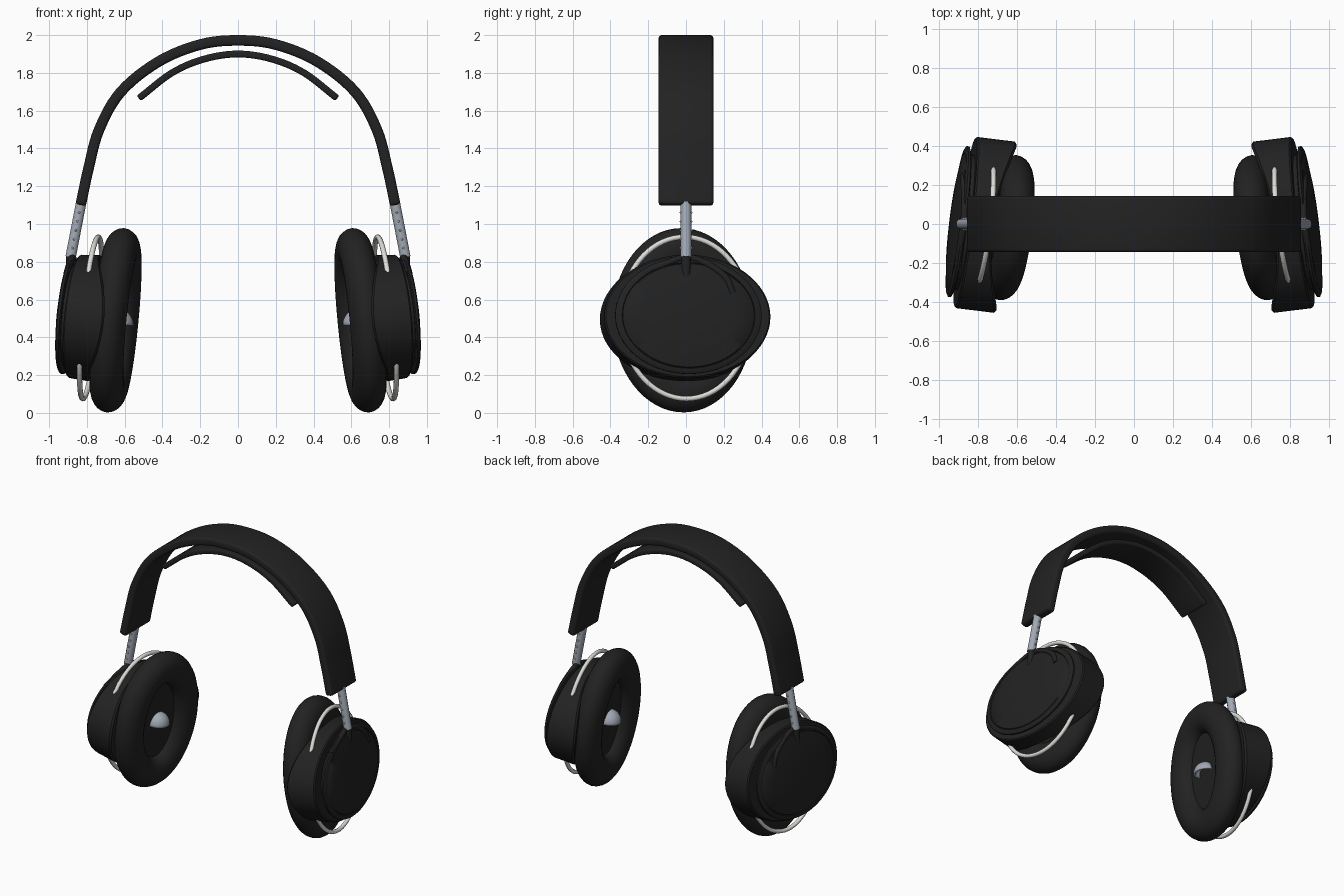
import bpy, bmesh
from math import sin, cos, pi, radians
from mathutils import Matrix, Vector

cube = bpy.data.objects.get("Cube")
if cube:
    bpy.data.objects.remove(cube)


def material(name, r, g, b):
    m = bpy.data.materials.new(name)
    m.use_nodes = True
    m.diffuse_color = (r, g, b, 1)
    m.node_tree.nodes["Principled BSDF"].inputs["Base Color"].default_value = (r, g, b, 1)
    return m


BLACK = material("matte black", .016, .016, .016)
STEEL = material("blue grey steel", .36, .40, .46)
WIRE = material("pale silver", .72, .72, .69)


def smooth_path(pts, steps=6):
    """Catmull-Rom curve through the points."""
    p = [Vector(q) for q in pts]
    p = [2 * p[0] - p[1]] + p + [2 * p[-1] - p[-2]]
    out = []
    for a, b, c, d in zip(p, p[1:], p[2:], p[3:]):
        for i in range(steps):
            t = i / steps
            out.append(.5 * (2 * b + (c - a) * t + (2 * a - 5 * b + 4 * c - d) * t ** 2
                             + (3 * b - a - 3 * c + d) * t ** 3))
    return out + [p[-2]]


def finish(name, bm, mat, matrix=Matrix(), angle=40):
    bmesh.ops.recalc_face_normals(bm, faces=bm.faces)
    bm.transform(matrix)
    if matrix.determinant() < 0:
        bmesh.ops.reverse_faces(bm, faces=bm.faces)
    me = bpy.data.meshes.new(name)
    bm.to_mesh(me)
    bm.free()
    me.materials.append(mat)
    ob = bpy.data.objects.new(name, me)
    bpy.context.collection.objects.link(ob)
    bpy.ops.object.select_all(action='DESELECT')
    ob.select_set(True)
    bpy.context.view_layer.objects.active = ob
    bpy.ops.object.shade_smooth_by_angle(angle=radians(angle))
    return ob


def loft(name, rings, mat, matrix, closed=False, n=64):
    """Elliptical rings (u, half width, half height, sag at the tips) joined along x."""
    bm = bmesh.new()
    loops = []
    for u, a, b, sag in rings:
        angles = [2 * pi * i / n for i in range(n)]
        loops.append([bm.verts.new((u - sag * cos(t) ** 2, a * cos(t), b * sin(t)))
                      for t in angles])
    pairs = list(zip(loops, loops[1:]))
    if closed:
        pairs.append((loops[-1], loops[0]))
    else:
        bm.faces.new(loops[0])
        bm.faces.new(loops[-1])
    for lo, hi in pairs:
        for i in range(n):
            j = (i + 1) % n
            bm.faces.new((lo[i], lo[j], hi[j], hi[i]))
    return finish(name, bm, mat, matrix)


def tube(name, pts, radius, mat, matrix, cyclic=False):
    cu = bpy.data.curves.new(name, 'CURVE')
    cu.dimensions = '3D'
    cu.bevel_depth = radius
    cu.bevel_resolution = 3
    cu.use_fill_caps = True
    sp = cu.splines.new('POLY')
    sp.points.add(len(pts) - 1)
    for point, co in zip(sp.points, pts):
        point.co = (*(matrix @ Vector(co)), 1)
    sp.use_cyclic_u = cyclic
    cu.materials.append(mat)
    ob = bpy.data.objects.new(name, cu)
    bpy.context.collection.objects.link(ob)
    return ob


def strap(name, half, width, thickness, bevel):
    """Flat strip following a mirrored arch, thickened and rounded."""
    arch = [(-x, 0, z) for x, z in half] + [(x, 0, z) for x, z in half[-2::-1]]
    bm = bmesh.new()
    rows = [[bm.verts.new((p.x, y, p.z)) for y in (-width, width)] for p in smooth_path(arch)]
    for a, b in zip(rows, rows[1:]):
        bm.faces.new((a[0], b[0], b[1], a[1]))
    ob = finish(name, bm, BLACK)
    solid = ob.modifiers.new("thickness", 'SOLIDIFY')
    solid.thickness = thickness
    solid.offset = 0
    soft = ob.modifiers.new("soft edge", 'BEVEL')
    soft.width = bevel
    soft.segments = 3


# Headband and the padded strip below it
strap("headband", [(.833, 1.1), (.79, 1.3), (.735, 1.5), (.62, 1.7), (.42, 1.86),
                   (.2, 1.95), (0, 1.972)], .145, .056, .016)
strap("headband_pad", [(.525, 1.665), (.35, 1.8), (.18, 1.873), (0, 1.9)], .12, .036, .01)

for side, s in (("left", 1), ("right", -1)):
    flip = Matrix.Diagonal((s, 1, 1, 1))
    cup = (flip @ Matrix.Translation((.8, 0, .505))
           @ Matrix.Rotation(radians(7), 4, 'Z') @ Matrix.Rotation(radians(-5.5), 4, 'Y'))

    # Ear cushion, a fat oval ring
    ring = [2 * pi * i / 24 for i in range(24)]
    loft(side + "_cushion", [(-.153 + .09 * cos(t), .265 + .11 * sin(t), .38 + .11 * sin(t), 0)
                             for t in ring], BLACK, cup, closed=True)
    loft(side + "_speaker_disc", [(-.17, .19, .3, 0), (-.09, .19, .3, 0)], BLACK, cup)

    # Hollow half dome in the middle of the speaker
    bm = bmesh.new()
    bmesh.ops.create_uvsphere(bm, u_segments=32, v_segments=16, radius=.08)
    bmesh.ops.delete(bm, geom=[v for v in bm.verts if v.co.z < -.001 or v.co.x > .001],
                     context='VERTS')
    dome = finish(side + "_speaker_dome", bm, STEEL,
                  cup @ Matrix.Translation((-.17, 0, -.02)))
    dome.modifiers.new("shell", 'SOLIDIFY').thickness = .012

    # Cup body, whose tips wrap around the cushion
    loft(side + "_cup_body", [(.068, .36, .26, 0), (.068, .435, .32, 0), (.06, .443, .328, 0),
                              (-.035, .443, .335, .1), (-.045, .43, .325, .1),
                              (-.07, .28, .24, .02)], BLACK, cup)
    loft(side + "_cup_neck", [(.05, .35, .275, 0), (.1, .35, .275, 0)], BLACK, cup)

    # Shallow domed outer plate with a groove
    plate = [(.09, .96), (.096, 1), (.108, 1), (.115, .97), (.118, .91), (.113, .9),
             (.119, .885), (.131, .65), (.139, .35), (.141, .1)]
    loft(side + "_outer_plate", [(u, .39 * k, .31 * k, 0) for u, k in plate], BLACK, cup)
    arm = [(.1, -.24, .225), (.105, -.11, .28), (.105, 0, .31), (.11, .11, .27),
           (.118, .2, .2), (.118, .235, .12)]
    tube(side + "_plate_arm", smooth_path(arm), .018, BLACK, cup)

    # Wire hoop around the cup
    hoop = [2 * pi * i / 72 for i in range(72)]
    tube(side + "_wire_hoop", [(-.02, .345 * cos(t), .43 * sin(t)) for t in hoop],
         .014, WIRE, cup, cyclic=True)

    # Slider stem, its joint and its row of marker studs
    top, low, joint = Vector((.829, 0, 1.12)), Vector((.886, 0, .825)), Vector((.888, 0, .72))
    tube(side + "_stem", [low, top], .029, STEEL, flip)
    tube(side + "_stem_joint", [joint, low + Vector((0, 0, .01))], .026, BLACK, flip)
    bm = bmesh.new()
    for i in range(5):
        for y in (-.028, .028):
            spot = low.lerp(top, .16 + .16 * i) + Vector((0, y, 0))
            bmesh.ops.create_uvsphere(bm, u_segments=8, v_segments=6, radius=.006,
                                      matrix=Matrix.Translation(spot))
    finish(side + "_stem_studs", bm, WIRE, flip)
